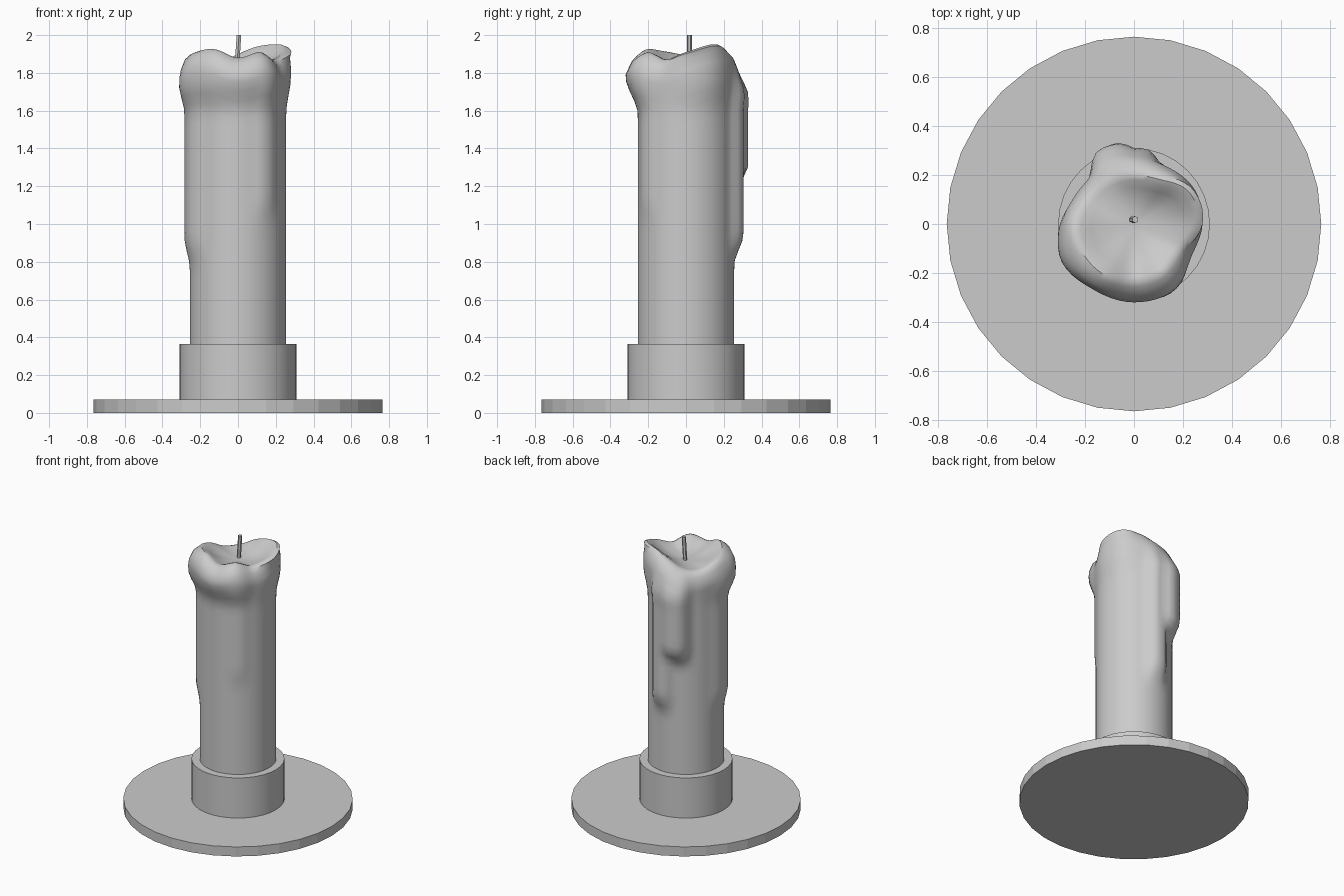
import bpy, bmesh, math
from math import radians, sin, cos, pi

if "Cube" in bpy.data.objects:
    bpy.data.objects.remove(bpy.data.objects["Cube"])


def cylinder(name, radius, z0, z1, sides=32):
    bpy.ops.mesh.primitive_cylinder_add(vertices=sides, radius=radius, depth=z1 - z0,
                                        location=(0, 0, (z0 + z1) / 2))
    obj = bpy.context.object
    obj.name = name
    return obj


def smooth(t):
    t = max(0.0, min(1.0, t))
    return t * t * (3 - 2 * t)


def around(values, angle):
    """Smooth periodic value from samples every 30 degrees."""
    p = (angle % 360) / 30
    i, n = int(p), len(values)
    a, b, c, d = (values[(i + k) % n] for k in (-1, 0, 1, 2))
    t = p - i
    return b + 0.5 * t * (c - a + t * (2*a - 5*b + 4*c - d + t * (3 * (b - c) + d - a)))


# holder
cylinder("base_plate", 0.765, 0.0, 0.07)
cylinder("candle_cup", 0.31, 0.07, 0.365)

# candle: rim height, widest lip radius and crest radius, every 30 degrees from +x
R = 0.255
RIM = [1.91, 1.95, 1.94, 1.90, 1.85, 1.84, 1.89, 1.915, 1.925, 1.88, 1.91, 1.87]
LIP = [0.28, 0.285, 0.27, 0.27, 0.26, 0.265, 0.29, 0.325, 0.315, 0.32, 0.315, 0.27]
CREST = [0.26, 0.26, 0.21, 0.20, 0.20, 0.21, 0.24, 0.24, 0.24, 0.235, 0.23, 0.21]
# wax drips: angle, half width, lower end, thickness
DRIPS = [(86, 24, 0.78, 0.05), (108, 30, 1.14, 0.08), (195, 38, 0.76, 0.03),
         (305, 20, 0.98, 0.012)]


def drip(angle, z):
    best = 0
    for a, w, low, amp in DRIPS:
        off = abs((angle - a + 180) % 360 - 180) / w
        best = max(best, amp * smooth(1.25 * (1 - off)) * smooth((z - low) / 0.17))
    return best * (1 - smooth((z - 1.66) / 0.2))


def profile(angle):
    """Section of the candle at one angle, from the bottom up and into the pool."""
    rim, lip, crest = (around(v, angle) for v in (RIM, LIP, CREST))
    pts = []
    for i in range(30):
        s = i / 29
        z = 0.3 + (rim - 0.13 - 0.3) * s
        r = R + (lip - R) * smooth((z - 1.58) / 0.2)
        pts.append((r + drip(angle, z), z))
    edge = lip + drip(angle, rim - 0.09)
    pts.append((edge, rim - 0.09))
    pts.append((edge * 0.7 + crest * 0.3, rim - 0.035))
    pts.append((crest + 0.02, rim - 0.008))
    pts.append((crest, rim))
    pool = 1.835
    for k, f in ((0.9, 0.9), (0.75, 0.6), (0.55, 0.28), (0.35, 0.1), (0.15, 0.0)):
        pts.append((crest * k, pool + (rim - pool) * f))
    return pts


SEG = 64
bm = bmesh.new()
cols = []
for i in range(SEG):
    deg = 360 * i / SEG
    a = radians(deg)
    cols.append([bm.verts.new((r * cos(a), r * sin(a), z)) for r, z in profile(deg)])
for i in range(SEG):
    p, q = cols[i], cols[(i + 1) % SEG]
    for j in range(len(p) - 1):
        bm.faces.new((p[j], q[j], q[j + 1], p[j + 1]))
bm.faces.new([c[-1] for c in cols])
bm.faces.new([c[0] for c in reversed(cols)])
mesh = bpy.data.meshes.new("candle")
bm.to_mesh(mesh)
bm.free()
candle = bpy.data.objects.new("candle", mesh)
bpy.context.collection.objects.link(candle)

# wick, leaning slightly
wick = cylinder("wick", 0.014, 1.80, 2.0, 6)
for v in wick.data.vertices:
    v.co.x += 0.005 if v.co.z > 0 else -0.008
    v.co.y += 0.018

# smooth shading with crisp edges
for obj in bpy.context.collection.objects:
    obj.select_set(obj.name in ("candle_cup", "candle"))
bpy.context.view_layer.objects.active = candle
bpy.ops.object.shade_smooth_by_angle(angle=radians(40))
